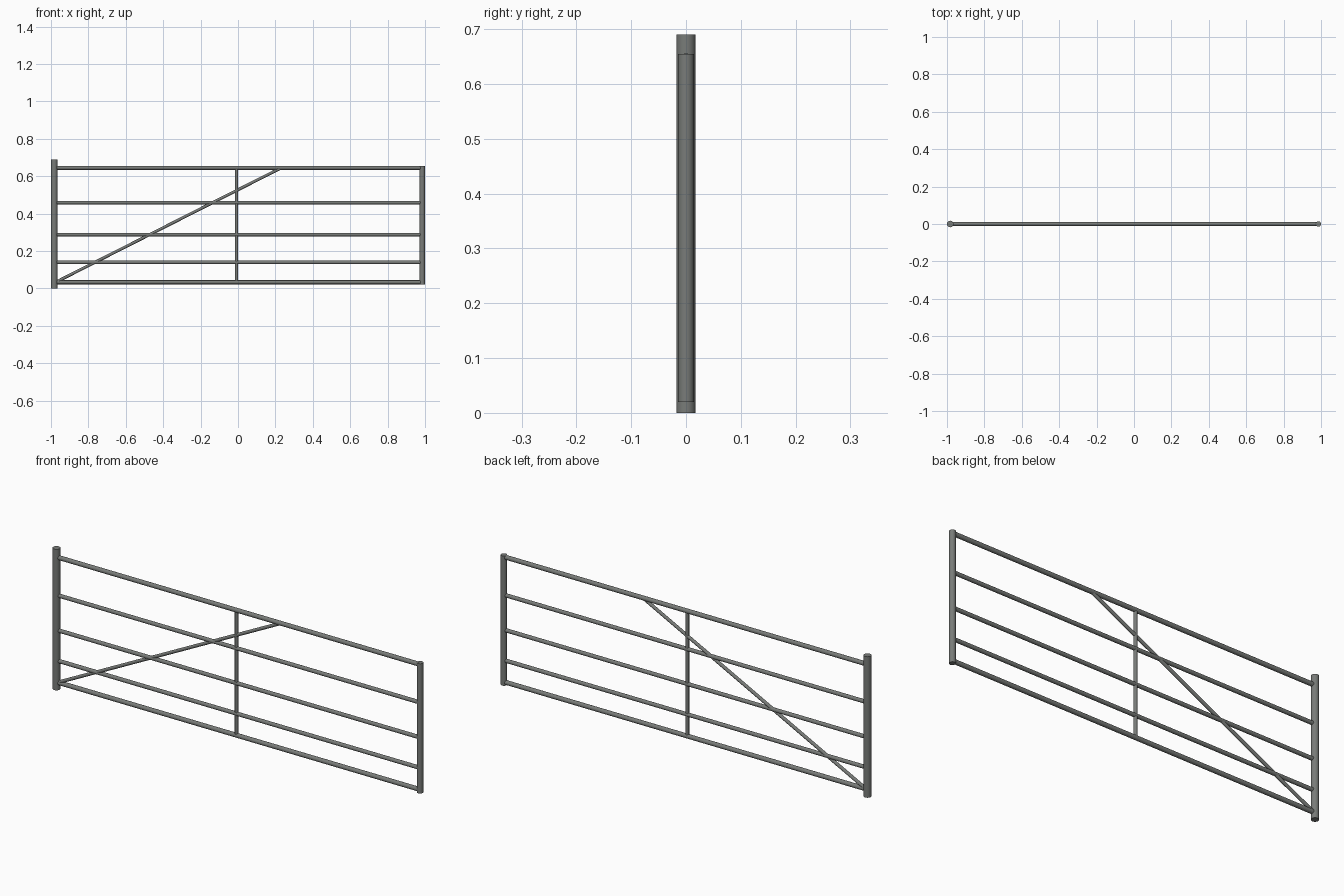
import bpy
from mathutils import Vector

if "Cube" in bpy.data.objects:
    bpy.data.objects.remove(bpy.data.objects["Cube"])

# Galvanised steel, the one colour of the gate
steel = bpy.data.materials.new("galvanised grey")
steel.diffuse_color = (0.19, 0.20, 0.19, 1)
steel.use_nodes = True
steel.node_tree.nodes["Principled BSDF"].inputs["Base Color"].default_value = steel.diffuse_color


def tube(name, start, end, radius, sides=20):
    """Capped round tube between two (x, z) points in the gate's plane."""
    a, b = Vector((start[0], 0, start[1])), Vector((end[0], 0, end[1]))
    bpy.ops.mesh.primitive_cylinder_add(vertices=sides, radius=radius,
                                        depth=(b - a).length, location=(a + b) / 2)
    ob = bpy.context.object
    ob.name = name
    ob.rotation_euler = (b - a).to_track_quat('Z', 'Y').to_euler()
    ob.data.materials.append(steel)
    bpy.ops.object.shade_smooth_by_angle()
    return ob


# Posts: thick hinge post on the left, slimmer latch post on the right
tube("hinge_post", (-0.9825, 0.0), (-0.9825, 0.69), 0.0175, 24)
tube("latch_post", (0.9855, 0.02), (0.9855, 0.655), 0.0145, 24)

# Five rails, closer together towards the ground
for i, z in enumerate((0.033, 0.139, 0.288, 0.459, 0.645)):
    radius = 0.0108 if i in (0, 4) else 0.0095
    tube(f"rail_{i + 1}", (-0.975, z), (0.98, z), radius)

# Middle upright and diagonal brace
tube("middle_upright", (-0.008, 0.033), (-0.008, 0.645), 0.008)
tube("diagonal_brace", (-0.975, 0.033), (0.228, 0.643), 0.008)
